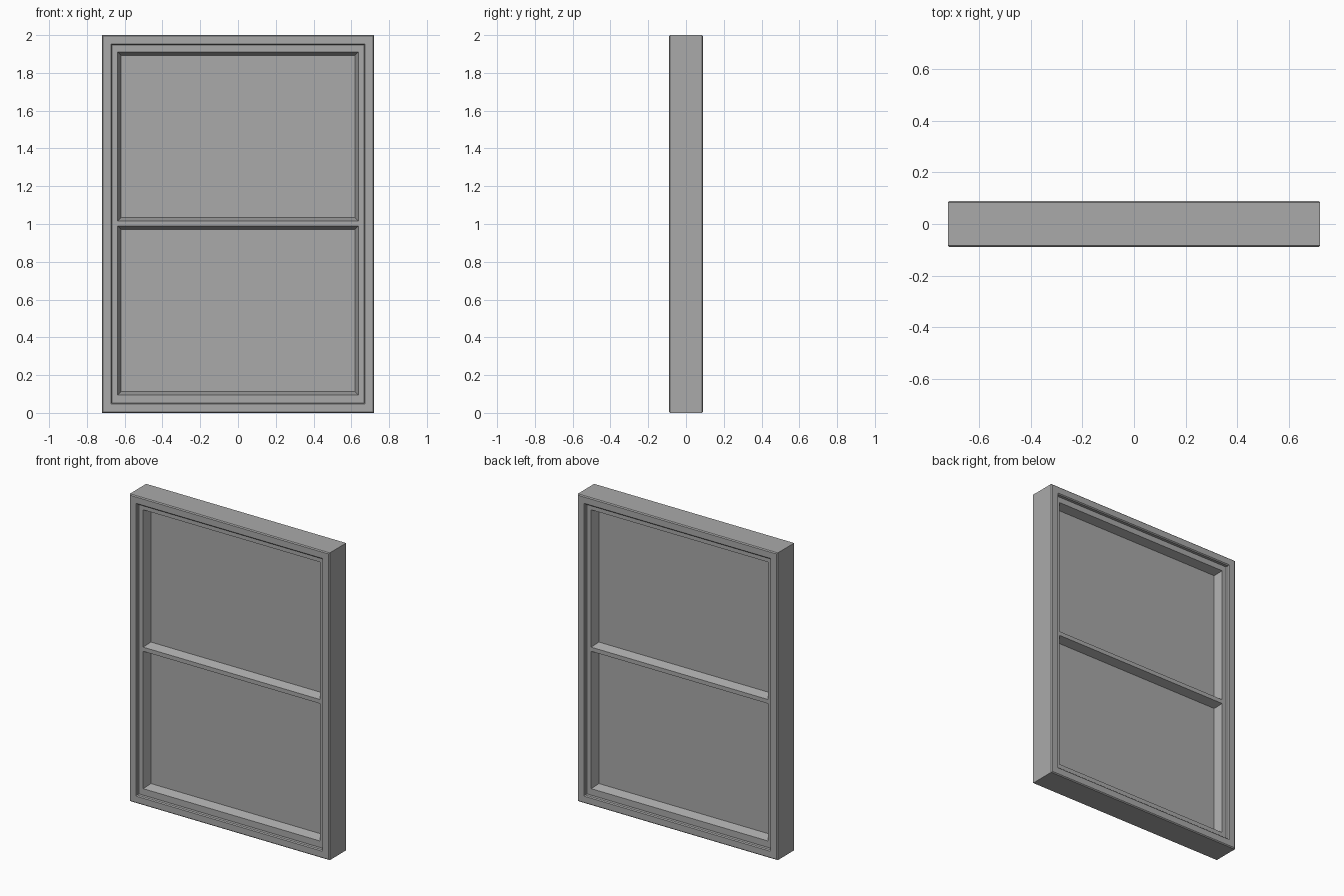
import bpy
import bmesh

cube = bpy.data.objects.get("Cube")
if cube:
    bpy.data.objects.remove(cube, do_unlink=True)

grey = bpy.data.materials.new("mid grey")
grey.use_nodes = True
colour = (0.40, 0.40, 0.40, 1)
grey.diffuse_color = colour
grey.node_tree.nodes["Principled BSDF"].inputs["Base Color"].default_value = colour


def finish(bm, name):
    bmesh.ops.remove_doubles(bm, verts=bm.verts, dist=0.0001)
    bmesh.ops.recalc_face_normals(bm, faces=bm.faces)
    mesh = bpy.data.meshes.new(name)
    bm.to_mesh(mesh)
    bm.free()
    mesh.materials.append(grey)
    obj = bpy.data.objects.new(name, mesh)
    bpy.context.collection.objects.link(obj)
    return obj


def add_ring(bm, rects, closed=False):
    """Bridge rectangular loops, each given as (half width, bottom, top, y)."""
    loops = []
    for w, lo, hi, y in rects:
        corners = ((-w, lo), (w, lo), (w, hi), (-w, hi))
        loops.append([bm.verts.new((x, y, z)) for x, z in corners])
    following = loops[1:] + (loops[:1] if closed else [])
    for a, b in zip(loops, following):
        for i in range(4):
            j = (i + 1) % 4
            bm.faces.new((a[i], a[j], b[j], b[i]))


def both_sides(half):
    """Mirror a front-to-middle list of loops onto the back."""
    return half + [(w, lo, hi, -y) for w, lo, hi, y in reversed(half)]


# Outer frame with chamfered edges, same on front and back
W, H, D = 0.72, 2.0, 0.09
FRAME, CHAMFER = 0.053, 0.006
section = ((0, -D + CHAMFER), (CHAMFER, -D),
           (FRAME - CHAMFER, -D), (FRAME, -D + CHAMFER))
bm = bmesh.new()
add_ring(bm, both_sides([(W - i, i, H - i, y) for i, y in section]), closed=True)
finish(bm, "outer_frame")

# Sash: two openings with sloped reveals, sharing the middle rail
SASH_Y, PANE_Y = 0.065, 0.012
MID, RAIL = 1.0025, 0.0135
OPEN_W, OPEN_LO, OPEN_HI = 0.637, 0.095, 1.91
SLOPE = 0.018
EDGE = FRAME - 0.005
bm = bmesh.new()
for outer, opening in (((EDGE, MID), (OPEN_LO, MID - RAIL)),
                       ((MID, H - EDGE), (MID + RAIL, OPEN_HI))):
    add_ring(bm, both_sides([
        (W - EDGE, outer[0], outer[1], -SASH_Y),
        (OPEN_W, opening[0], opening[1], -SASH_Y),
        (OPEN_W - SLOPE, opening[0] + SLOPE, opening[1] - SLOPE, -PANE_Y),
    ]))
finish(bm, "window_sash")

# Panes: one flat panel behind both openings
bm = bmesh.new()
bmesh.ops.create_cube(bm, size=1)
for v in bm.verts:
    v.co.x *= 2 * OPEN_W
    v.co.y *= 2 * PANE_Y
    v.co.z = MID + v.co.z * (OPEN_HI - OPEN_LO)
finish(bm, "window_panes")
